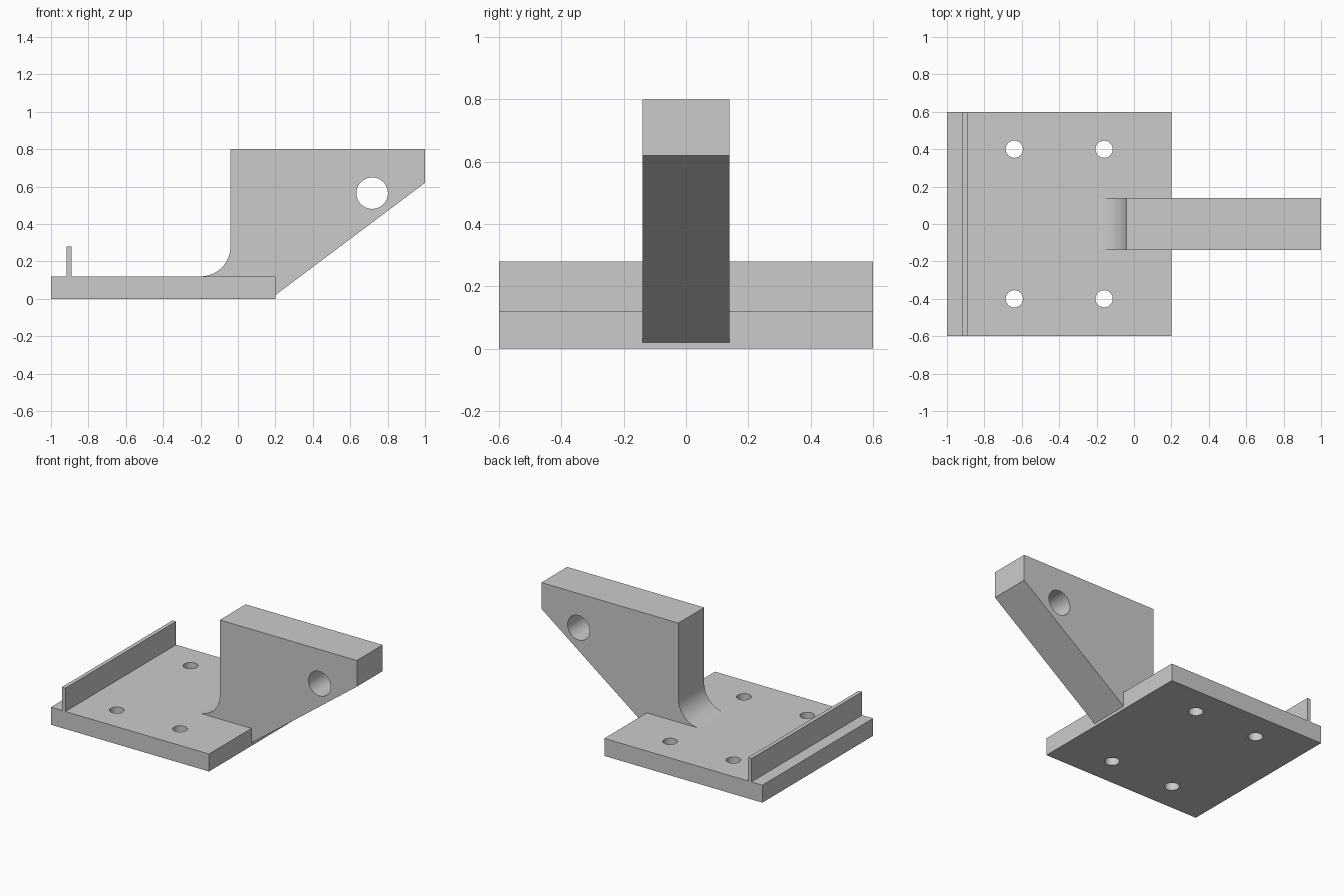
import bpy, bmesh, math
from mathutils import Vector

if "Cube" in bpy.data.objects:
    bpy.data.objects.remove(bpy.data.objects["Cube"])

grey = bpy.data.materials.new("light grey")
grey.diffuse_color = (0.6, 0.6, 0.6, 1.0)
grey.use_nodes = True
grey.node_tree.nodes["Principled BSDF"].inputs["Base Color"].default_value = grey.diffuse_color


def prism(name, points, direction):
    """Extrude a closed flat outline along a direction into a solid."""
    bm = bmesh.new()
    face = bm.faces.new([bm.verts.new(p) for p in points])
    ext = bmesh.ops.extrude_face_region(bm, geom=[face])
    moved = [e for e in ext["geom"] if isinstance(e, bmesh.types.BMVert)]
    bmesh.ops.translate(bm, vec=Vector(direction), verts=moved)
    bmesh.ops.recalc_face_normals(bm, faces=bm.faces)
    mesh = bpy.data.meshes.new(name)
    bm.to_mesh(mesh)
    bm.free()
    mesh.materials.append(grey)
    ob = bpy.data.objects.new(name, mesh)
    bpy.context.collection.objects.link(ob)
    return ob


def box(name, x0, x1, y0, y1, z0, z1):
    return prism(name, [(x0, y0, z0), (x1, y0, z0), (x1, y1, z0), (x0, y1, z0)],
                 (0, 0, z1 - z0))


def circle(cx, cy, r, n=48):
    return [(cx + r * math.cos(2 * math.pi * i / n),
             cy + r * math.sin(2 * math.pi * i / n)) for i in range(n)]


def drill(ob, cutter):
    mod = ob.modifiers.new("hole", 'BOOLEAN')
    mod.operation = 'DIFFERENCE'
    mod.solver = 'EXACT'
    mod.object = cutter
    bpy.context.view_layer.objects.active = ob
    bpy.ops.object.modifier_apply(modifier=mod.name)
    bpy.data.objects.remove(cutter)


# Base plate with four bolt holes
base = box("base_plate", -1.0, 0.2, -0.6, 0.6, 0.0, 0.12)
for hx in (-0.64, -0.16):
    for hy in (-0.4, 0.4):
        drill(base, prism("bolt_cutter",
                          [(x, y, -0.1) for x, y in circle(hx, hy, 0.046)], (0, 0, 0.4)))

# Thin upright lip along the left edge
lip = box("edge_lip", -0.917, -0.89, -0.6, 0.6, 0.12, 0.28)

# Overhanging arm: sloped underside, concave fillet down to the plate
W = 0.14
fillet = [(-0.2 + 0.16 * math.cos(a), 0.28 + 0.16 * math.sin(a))
          for a in (-math.pi / 2 * i / 16 for i in range(17))]
outline = [(0.2, 0.02), (1.0, 0.62), (1.0, 0.8), (-0.04, 0.8)] + fillet + [(0.0, 0.02)]
arm = prism("bracket_arm", [(x, -W, z) for x, z in outline], (0, 2 * W, 0))
drill(arm, prism("pivot_cutter",
                 [(x, -0.3, z) for x, z in circle(0.717, 0.565, 0.084, 64)], (0, 0.6, 0)))

# Smooth the holes and fillet, keep hard edges
for ob in (base, lip, arm):
    bpy.ops.object.select_all(action='DESELECT')
    ob.select_set(True)
    bpy.context.view_layer.objects.active = ob
    bpy.ops.object.shade_smooth_by_angle(angle=math.radians(30))
